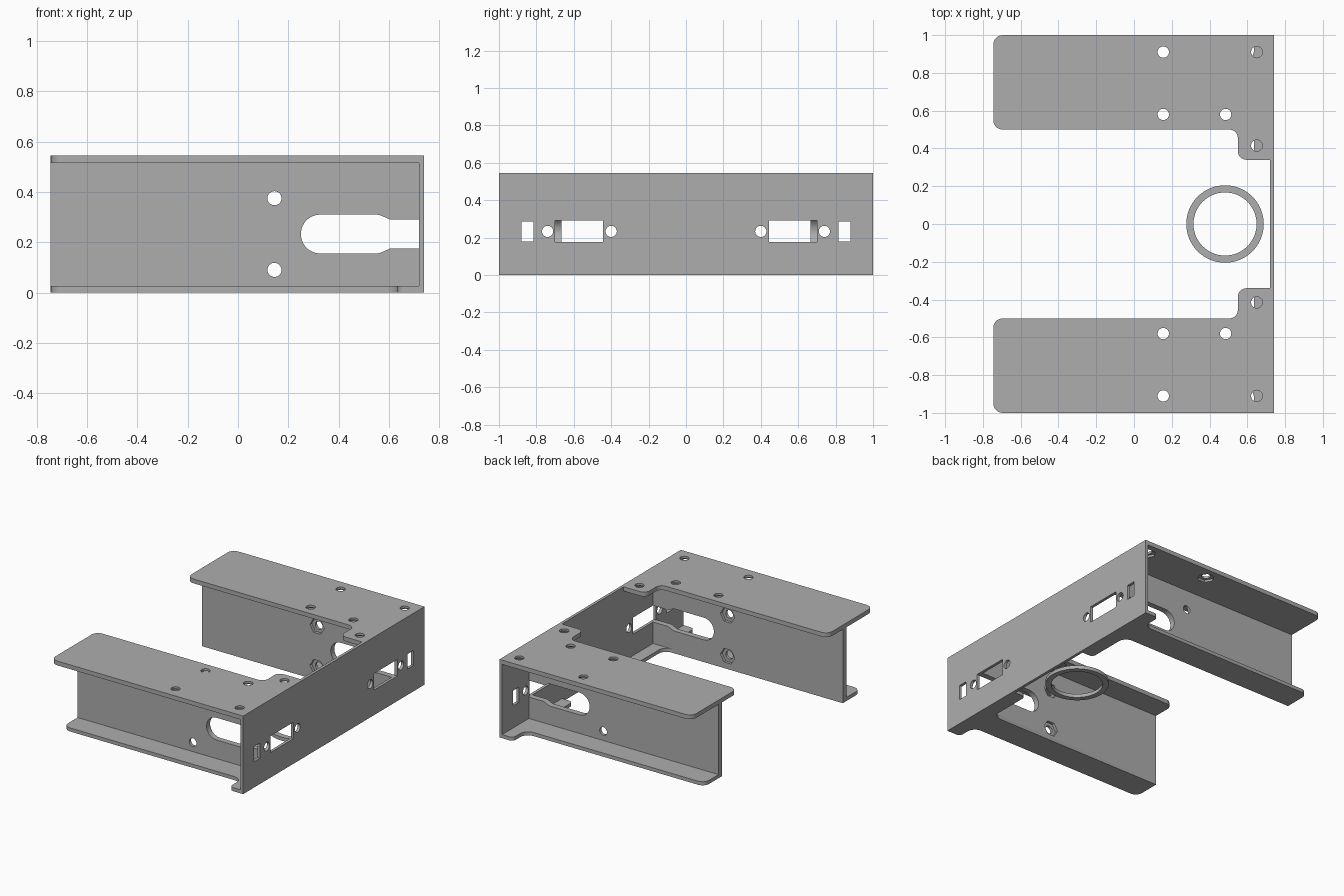
import bpy, bmesh, math
from mathutils import Vector

if "Cube" in bpy.data.objects:
    bpy.data.objects.remove(bpy.data.objects["Cube"])

grey = bpy.data.materials.new("plain_grey")
grey.diffuse_color = (0.42, 0.42, 0.42, 1)
grey.use_nodes = True
grey.node_tree.nodes["Principled BSDF"].inputs["Base Color"].default_value = grey.diffuse_color

# Maps profile coordinates (u, v) and extrusion depth w to space
AXES = {"z": lambda u, v, w: (u, v, w),
        "y": lambda u, v, w: (u, w, v),
        "x": lambda u, v, w: (w, u, v)}


def rounded(points, seg=7):
    """Outline from (u, v, radius) corners; radius 0 keeps the corner sharp."""
    out = []
    for i, (u, v, r) in enumerate(points):
        p = Vector((u, v))
        if not r:
            out.append(p)
            continue
        a = (Vector(points[i - 1][:2]) - p).normalized()
        b = (Vector(points[(i + 1) % len(points)][:2]) - p).normalized()
        half = a.angle(b) / 2
        centre = p + (a + b).normalized() * (r / math.sin(half))
        t = r / math.tan(half)
        d0, d1 = p + a * t - centre, p + b * t - centre
        sweep = d0.angle_signed(d1)
        for k in range(seg + 1):
            ang = -sweep * k / seg
            c, s = math.cos(ang), math.sin(ang)
            out.append(centre + Vector((d0.x * c - d0.y * s, d0.x * s + d0.y * c)))
    return out


def circle(u, v, r, n=28):
    return [Vector((u + r * math.cos(2 * math.pi * k / n),
                    v + r * math.sin(2 * math.pi * k / n))) for k in range(n)]


def rect(u0, u1, v0, v1):
    return [Vector(p) for p in ((u0, v0), (u1, v0), (u1, v1), (u0, v1))]


def prism(name, outline, axis, w0, w1, side=1):
    """Extrude an outline along an axis; side=-1 mirrors it across y."""
    bm = bmesh.new()
    rings = []
    for w in (w0, w1):
        ring = []
        for p in outline:
            x, y, z = AXES[axis](p.x, p.y, w)
            ring.append(bm.verts.new((x, y * side, z)))
        bm.faces.new(ring)
        rings.append(ring)
    n = len(outline)
    for i in range(n):
        j = (i + 1) % n
        bm.faces.new((rings[0][i], rings[0][j], rings[1][j], rings[1][i]))
    bmesh.ops.recalc_face_normals(bm, faces=bm.faces)
    me = bpy.data.meshes.new(name)
    bm.to_mesh(me)
    bm.free()
    me.materials.append(grey)
    ob = bpy.data.objects.new(name, me)
    bpy.context.collection.objects.link(ob)
    return ob


def finish(ob, cutters=()):
    """Cut the holes, drop the cutters and smooth the round walls."""
    for c in cutters:
        m = ob.modifiers.new("cut", "BOOLEAN")
        m.operation, m.solver, m.object = "DIFFERENCE", "EXACT", c
    if cutters:
        dg = bpy.context.evaluated_depsgraph_get()
        me = bpy.data.meshes.new_from_object(ob.evaluated_get(dg))
        ob.modifiers.clear()
        ob.data = me
        for c in cutters:
            bpy.data.objects.remove(c)
    bpy.ops.object.select_all(action="DESELECT")
    ob.select_set(True)
    bpy.context.view_layer.objects.active = ob
    bpy.ops.object.shade_smooth_by_angle(angle=math.radians(30))


# Connector plate with windows and screw holes
plate = prism("connector_plate", rect(-1, 1, 0, 0.545), "x", 0.72, 0.74)
cuts = []
for s in (1, -1):
    for o in (rect(0.445, 0.70, 0.175, 0.29), rect(0.815, 0.88, 0.18, 0.285),
              circle(0.40, 0.233, 0.03), circle(0.74, 0.233, 0.03)):
        cuts.append(prism("cutter", o, "x", 0.7, 0.76, s))
finish(plate, cuts)

TOP = rounded([(-0.745, 0.5, 0.05), (-0.745, 1, 0.05), (0.72, 1, 0), (0.72, 0.34, 0),
               (0.55, 0.34, 0.045), (0.55, 0.5, 0.045)])
BOTTOM = rounded([(-0.745, 0.665, 0), (-0.745, 0.86, 0.05), (0.635, 0.86, 0.06),
                  (0.635, 1, 0.03), (0.72, 1, 0), (0.72, 0.34, 0),
                  (0.635, 0.34, 0.03), (0.635, 0.665, 0.06)])
SLOT = rounded([(0.25, 0.155, 0.0774), (0.25, 0.31, 0.0774), (0.56, 0.31, 0.06),
                (0.605, 0.29, 0), (0.75, 0.29, 0), (0.75, 0.175, 0),
                (0.605, 0.175, 0), (0.56, 0.155, 0.06)])

for s, side in ((1, "back"), (-1, "front")):
    # Top flange: round screw holes with hexagonal nut pockets below
    top = prism(side + "_top_flange", TOP, "z", 0.515, 0.545, s)
    cuts = []
    for x, y in ((0.155, 0.91), (0.155, 0.58), (0.485, 0.58), (0.65, 0.91), (0.65, 0.415)):
        cuts.append(prism("cutter", circle(x, y, 0.03), "z", 0.5, 0.56, s))
        cuts.append(prism("cutter", circle(x, y, 0.055, 6), "z", 0.49, 0.53, s))
    finish(top, cuts)

    # Bottom flange with a wider lip along the plate
    finish(prism(side + "_bottom_flange", BOTTOM, "z", 0, 0.025, s))

    # Upright wall with cable slot, screw holes and inner nut pockets
    web = prism(side + "_wall", rect(-0.745, 0.72, 0.025, 0.515), "y", 0.665, 0.705, s)
    cuts = [prism("cutter", SLOT, "y", 0.6, 0.8, s)]
    for z in (0.09, 0.375):
        cuts.append(prism("cutter", circle(0.145, z, 0.028), "y", 0.6, 0.8, s))
        cuts.append(prism("cutter", circle(0.145, z, 0.055, 6), "y", 0.6, 0.685, s))
    finish(web, cuts)

# Loose ring between the walls
ring = prism("ring", circle(0.482, 0, 0.205, 64), "z", 0, 0.025)
finish(ring, [prism("cutter", circle(0.482, 0, 0.167, 64), "z", -0.1, 0.1)])
